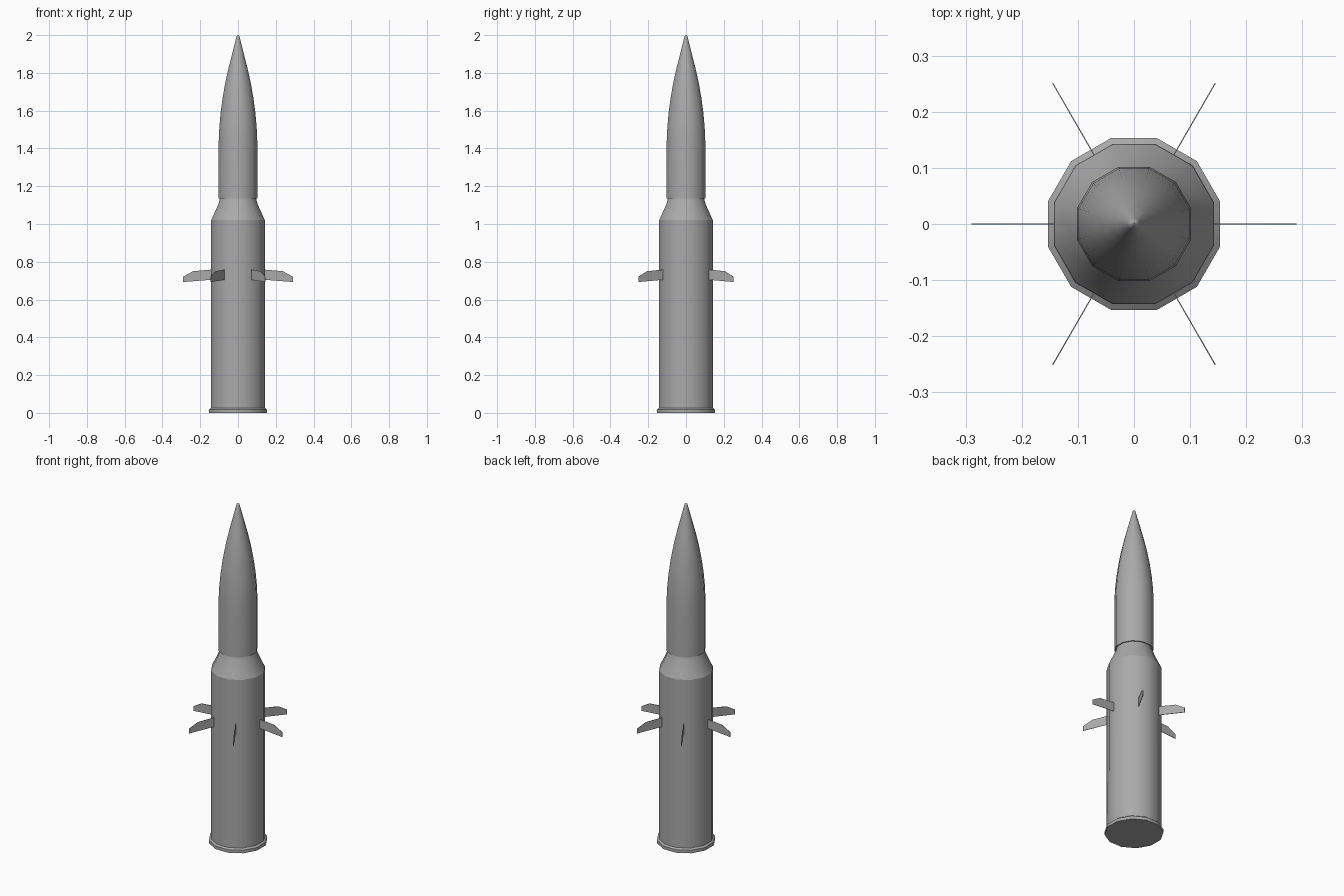
import bpy, bmesh, math

if "Cube" in bpy.data.objects:
    bpy.data.objects.remove(bpy.data.objects["Cube"])

SIDES = 12
K = 1 / math.cos(math.pi / SIDES)  # flat-to-flat radius -> corner radius

steel = bpy.data.materials.new("dark_grey")
steel.diffuse_color = (0.4, 0.4, 0.4, 1)
steel.use_nodes = True
steel.node_tree.nodes["Principled BSDF"].inputs["Base Color"].default_value = steel.diffuse_color


def finish(name, bm, smooth=True, creases=()):
    """Make the object; creases are heights of rings kept sharp."""
    bmesh.ops.recalc_face_normals(bm, faces=bm.faces)
    me = bpy.data.meshes.new(name)
    bm.to_mesh(me)
    bm.free()
    me.materials.append(steel)
    ob = bpy.data.objects.new(name, me)
    bpy.context.collection.objects.link(ob)
    if smooth:
        bpy.ops.object.select_all(action='DESELECT')
        ob.select_set(True)
        bpy.context.view_layer.objects.active = ob
        bpy.ops.object.shade_smooth_by_angle(angle=math.radians(32))
        for e in me.edges:
            heights = [me.vertices[v].co.z for v in e.vertices]
            if any(all(abs(h - c) < 1e-4 for h in heights) for c in creases):
                e.use_edge_sharp = True
    return ob


def lathe(name, profile, creases=()):
    """Capped twelve-sided solid from (flat radius, z) points."""
    bm = bmesh.new()
    rings = []
    for r, z in profile:
        rings.append([bm.verts.new((r * K * math.cos(a), r * K * math.sin(a), z))
                      for a in (math.tau * (i + 0.5) / SIDES for i in range(SIDES))])
    for lo, hi in zip(rings, rings[1:]):
        for i in range(SIDES):
            j = (i + 1) % SIDES
            bm.faces.new((lo[i], lo[j], hi[j], hi[i]))
    bm.faces.new(rings[0][::-1])
    bm.faces.new(rings[-1])
    return finish(name, bm, creases=creases)


# Cartridge case: rim, straight wall, shoulder and neck
lathe("case", [(0.153, 0), (0.153, 0.018), (0.143, 0.026), (0.142, 1.02),
               (0.104, 1.105), (0.096, 1.134)], creases=(1.02,))

# Pointed projectile with a slightly overhanging base
lathe("projectile", [(0.102, 1.134), (0.102, 1.44), (0.099, 1.51),
                     (0.092, 1.59), (0.081, 1.67), (0.067, 1.75), (0.049, 1.83),
                     (0.030, 1.905), (0.011, 1.98), (0.007, 1.995), (0.002, 2.0)])

# Six thin radial fins with clipped tips
FIN = [(0.135, 0.705), (0.135, 0.759), (0.238, 0.75), (0.29, 0.721), (0.29, 0.693)]
for n in range(6):
    bm = bmesh.new()
    front = [bm.verts.new((x, -0.001, z)) for x, z in FIN]
    back = [bm.verts.new((x, 0.001, z)) for x, z in FIN]
    bm.faces.new(front)
    bm.faces.new(back[::-1])
    for i in range(len(FIN)):
        j = (i + 1) % len(FIN)
        bm.faces.new((front[j], front[i], back[i], back[j]))
    fin = finish(f"fin_{n + 1}", bm, smooth=False)
    fin.rotation_euler.z = n * math.pi / 3
